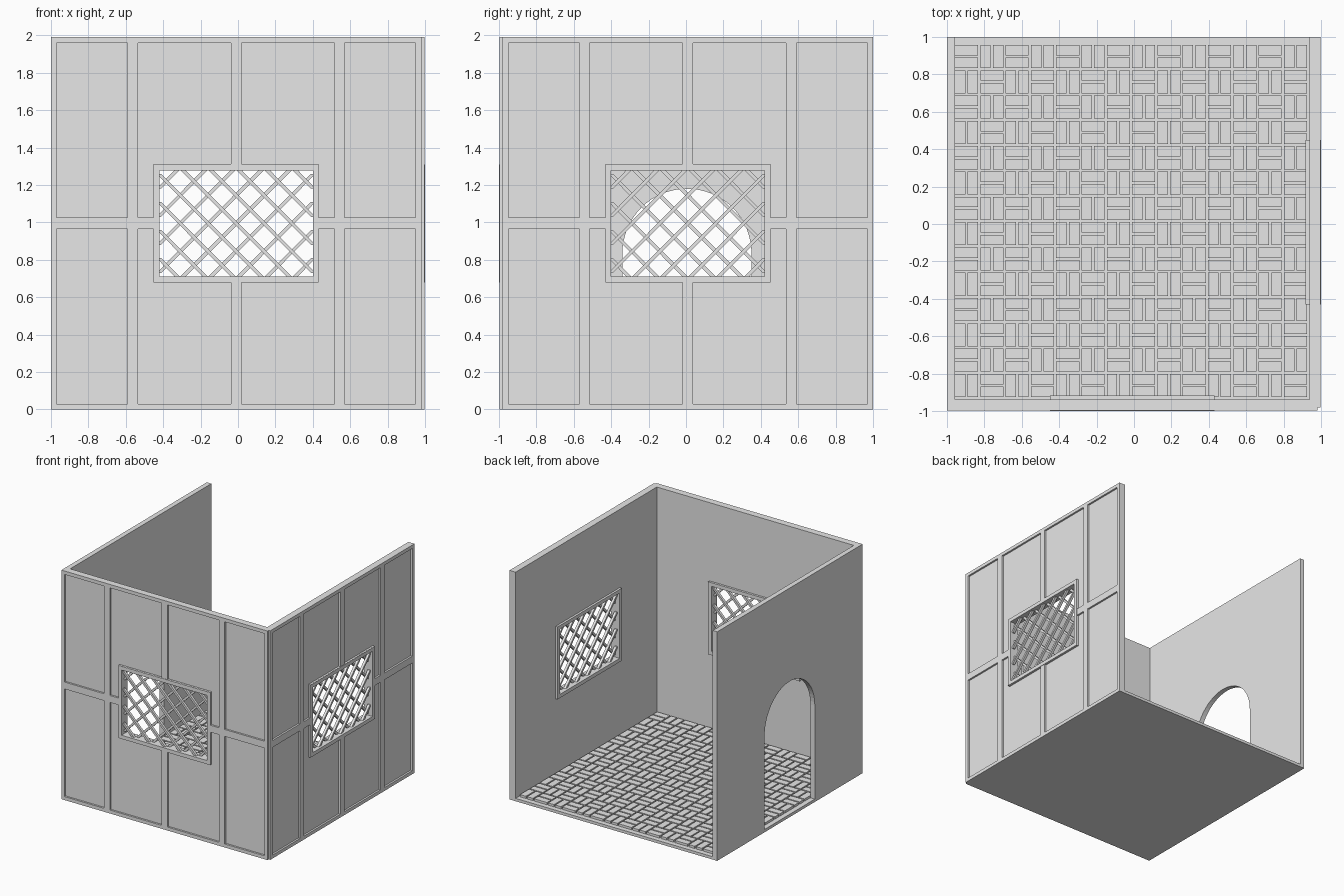
import bpy, bmesh, math
from mathutils import Vector

cube = bpy.data.objects.get("Cube")
if cube:
    bpy.data.objects.remove(cube, do_unlink=True)

stone = bpy.data.materials.new("plain grey")
stone.use_nodes = True
stone.diffuse_color = (0.8, 0.8, 0.8, 1)
stone.node_tree.nodes["Principled BSDF"].inputs["Base Color"].default_value = (0.8, 0.8, 0.8, 1)

HEIGHT = 1.99
MID = HEIGHT / 2
INNER, PANEL, BAR, OUTER = 0.937, 0.98, 0.996, 1.0   # wall depths from the centre
SHIFT = 0.01                                         # walls stop short of the shared corner


# Placement of (along, up, depth) for each side
def front(s, z, d):
    return (s - SHIFT, -d, z)


def right_side(s, z, d):
    return (d, SHIFT - s, z)


def left_side(s, z, d):
    return (-d, s, z)


def floor(s, z, d):
    return (s, z, d)


def rect(s0, s1, z0, z1):
    return [(s0, z0), (s1, z0), (s1, z1), (s0, z1)]


def centred(hs, hz):
    return rect(-hs, hs, MID - hz, MID + hz)


def plate(name, loops, d0, d1, place, holes=False):
    """Extrude flat outlines between two depths; with holes, later loops cut the first."""
    bm = bmesh.new()
    for loop in loops:
        vs = [bm.verts.new((s, z, 0)) for s, z in loop]
        if holes:
            for a, b in zip(vs, vs[1:] + vs[:1]):
                bm.edges.new((a, b))
        else:
            bm.faces.new(vs)
    if holes:
        bmesh.ops.triangle_fill(bm, use_beauty=True, edges=bm.edges[:], normal=Vector((0, 0, 1)))
    top = bmesh.ops.extrude_face_region(bm, geom=bm.faces[:], use_keep_orig=True)
    moved = {v for v in top["geom"] if isinstance(v, bmesh.types.BMVert)}
    for v in bm.verts:
        v.co = place(v.co.x, v.co.y, d1 if v in moved else d0)
    bmesh.ops.recalc_face_normals(bm, faces=bm.faces[:])
    mesh = bpy.data.meshes.new(name)
    bm.to_mesh(mesh)
    bm.free()
    mesh.materials.append(stone)
    ob = bpy.data.objects.new(name, mesh)
    bpy.context.collection.objects.link(ob)
    return ob


# Raised border: recessed fields around the window, mirrored in four quarters
def border_loops():
    loops = [centred(0.99, MID), centred(0.44, 0.315)]
    for a in (-1, 1):
        for b in (-1, 1):
            tall = [(0.58, 0.03), (0.96, 0.03), (0.96, 0.965), (0.58, 0.965)]
            bent = [(0.525, 0.03), (0.525, 0.965), (0.0275, 0.965),
                    (0.0275, 0.315), (0.44, 0.315), (0.44, 0.03)]
            # keep the bent field a hair off the window so outlines do not touch
            bent = [(s + 0.001 if s == 0.44 else s, z + 0.001 if z == 0.315 else z) for s, z in bent]
            loops += [[(a * s, MID + b * z) for s, z in shape] for shape in (tall, bent)]
    return loops


# Diagonal bars clipped to the window opening
def lattice_loops(slope, hs=0.415, hz=0.288, pitch=0.15, half=0.014):
    loops = []
    for i in range(-5, 6):
        k = i * pitch
        s0, s1 = max(-hs, k - hz), min(hs, k + hz)
        if s1 - s0 < 0.03:
            continue
        line = [(s0 - half, s0 - k), (s0 + half, s0 - k), (s1 + half, s1 - k), (s1 - half, s1 - k)]
        loops.append([(max(-hs - 0.01, min(hs + 0.01, s)), MID + slope * z) for s, z in line])
    return loops


# Two panelled walls with latticed windows
for side, place, end in (("front", front, 0.99), ("right", right_side, INNER + SHIFT)):
    plate(side + "_wall", [rect(-0.99, end, 0, HEIGHT), centred(0.425, 0.3)],
          INNER, PANEL, place, True)
    plate(side + "_wall_border", border_loops(), PANEL, BAR, place, True)
    plate(side + "_window_frame", [centred(0.44, 0.315), centred(0.41, 0.283)],
          0.918, OUTER, place, True)
    plate(side + "_lattice_rising", lattice_loops(1), 0.94, 0.962, place)
    plate(side + "_lattice_falling", lattice_loops(-1), 0.958, 0.98, place)

# Plain wall with the arched doorway
SLAB = 0.025
radius, spring, door_mid = 0.345, 0.835, 0.005
arch = [(door_mid + radius * math.cos(t), spring + radius * math.sin(t))
        for t in (math.pi * i / 32 for i in range(33))]
door = [(door_mid + radius, SLAB)] + arch + [(door_mid - radius, SLAB)]
plate("left_wall", [rect(-INNER, 1, 0, HEIGHT), door], 0.957, 1, left_side, True)

# Floor slab with basket-weave bricks
plate("floor_slab", [rect(-0.957, INNER, -INNER, 1)], 0, SLAB, floor)
COUNT = 14
cell = (INNER + 0.957) / COUNT
gap = 0.012
long, short = cell - gap, cell / 2 - gap
bricks = []
for row in range(COUNT):
    for col in range(COUNT):
        x, y = -0.957 + col * cell, 0.957 - row * cell
        for n in range(2):
            step = n * cell / 2
            if (row + col) % 2 == 0:
                bricks.append(rect(x, x + long, y - step - short, y - step))
            else:
                bricks.append(rect(x + step, x + step + short, y - long, y))
plate("floor_bricks", bricks, SLAB - 0.005, 0.045, floor)
